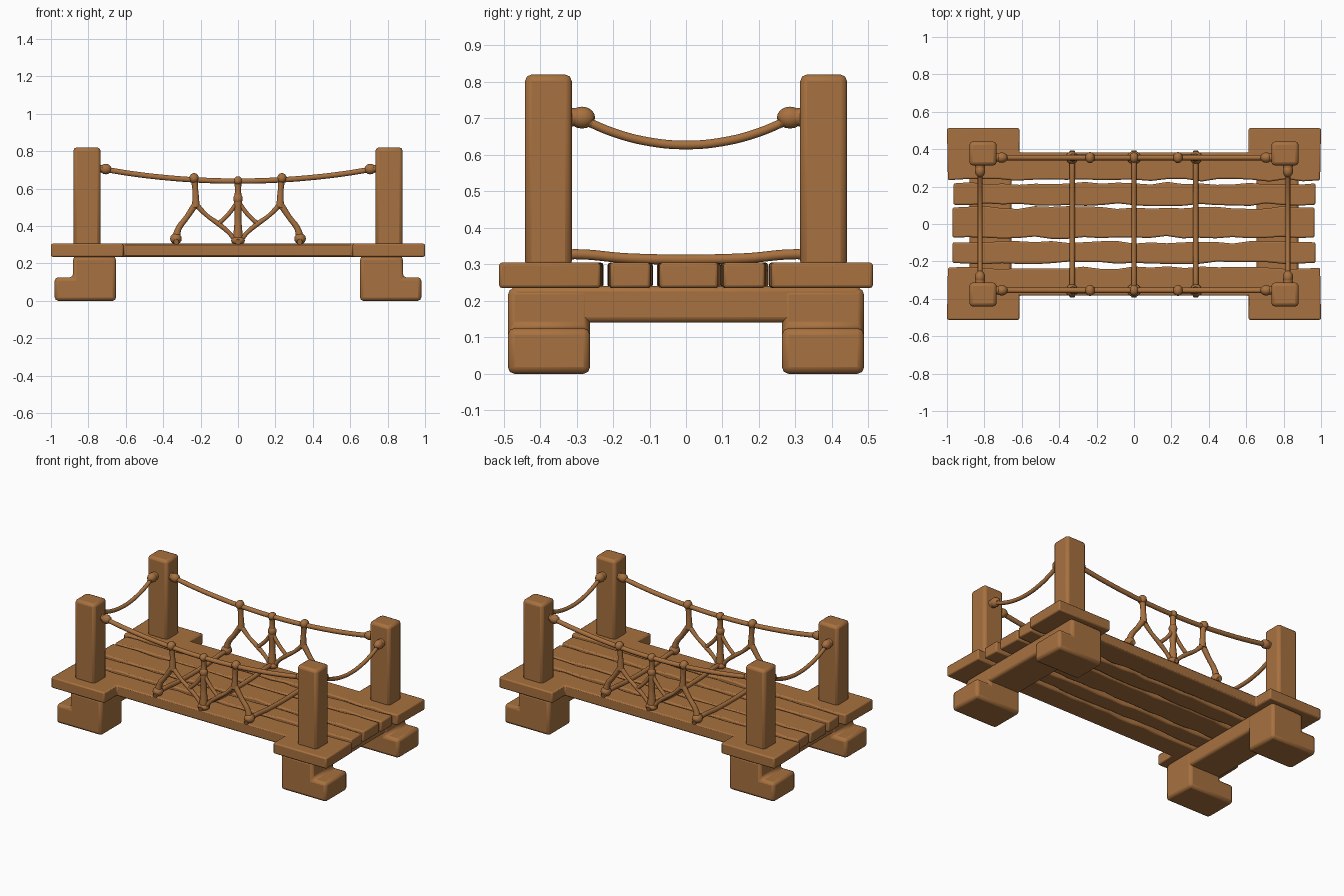
import bpy, bmesh, random
from mathutils import Vector

random.seed(4)
if "Cube" in bpy.data.objects:
    bpy.data.objects.remove(bpy.data.objects["Cube"])

wood = bpy.data.materials.new("warm_brown_wood")
wood.use_nodes = True
wood.diffuse_color = (0.39, 0.165, 0.05, 1)
wood.node_tree.nodes["Principled BSDF"].inputs["Base Color"].default_value = (0.39, 0.165, 0.05, 1)


def finish(obj, angle=0.7):
    obj.data.materials.append(wood)
    bpy.ops.object.select_all(action="DESELECT")
    obj.select_set(True)
    bpy.context.view_layer.objects.active = obj
    bpy.ops.object.shade_smooth_by_angle(angle=angle)
    return obj


def prism(name, outline, offset, bevel=0.012):
    """Extrude a closed outline by an offset and round its edges."""
    bm = bmesh.new()
    face = bm.faces.new([bm.verts.new(p) for p in outline])
    top = bmesh.ops.extrude_face_region(bm, geom=[face])
    moved = [g for g in top["geom"] if isinstance(g, bmesh.types.BMVert)]
    bmesh.ops.translate(bm, vec=offset, verts=moved)
    bmesh.ops.recalc_face_normals(bm, faces=bm.faces)
    mesh = bpy.data.meshes.new(name)
    bm.to_mesh(mesh)
    bm.free()
    obj = bpy.data.objects.new(name, mesh)
    bpy.context.collection.objects.link(obj)
    mod = obj.modifiers.new("soft_edges", "BEVEL")
    mod.width, mod.segments, mod.limit_method = bevel, 2, "ANGLE"
    mod.angle_limit = 0.9
    return finish(obj)


def box(name, x0, x1, y0, y1, z0, z1, bevel=0.012):
    pts = [(x0, y0, z0), (x1, y0, z0), (x1, y1, z0), (x0, y1, z0)]
    return prism(name, pts, (0, 0, z1 - z0), bevel)


def rope(name, points, radius, radii=None):
    """Round smooth tube through points, with an optional thickness per point."""
    curve = bpy.data.curves.new(name, "CURVE")
    curve.dimensions = "3D"
    curve.bevel_depth, curve.bevel_resolution = radius, 3
    curve.use_fill_caps = True
    curve.resolution_u = 6
    spline = curve.splines.new("BEZIER")
    spline.bezier_points.add(len(points) - 1)
    for i, (bp, p) in enumerate(zip(spline.bezier_points, points)):
        bp.co = p
        bp.radius = radii[i] if radii else 1
        bp.handle_left_type = bp.handle_right_type = "AUTO"
    obj = bpy.data.objects.new(name, curve)
    bpy.context.collection.objects.link(obj)
    bpy.ops.object.select_all(action="DESELECT")
    obj.select_set(True)
    bpy.context.view_layer.objects.active = obj
    bpy.ops.object.convert(target="MESH")
    return finish(bpy.context.object, 1.2)


def knot(name, centre, size):
    bpy.ops.mesh.primitive_uv_sphere_add(segments=14, ring_count=8, radius=1, location=centre)
    obj = bpy.context.object
    obj.name, obj.scale = name, size
    return finish(obj, 1.2)


def worn_edge(x0, x1, y, steps=22):
    """Points along a plank edge with small chips."""
    pts = []
    for i in range(steps + 1):
        wobble = random.uniform(-0.008, 0.008) if 0 < i < steps else 0
        pts.append((x0 + (x1 - x0) * i / steps, y + wobble, DECK_LOW))
    return pts


DECK_LOW, DECK_TOP = 0.235, 0.305
DECK = (0, 0, DECK_TOP - DECK_LOW)

# Inner planks
for i, (x0, x1, y0, y1) in enumerate([(-0.97, 0.97, -0.208, -0.098),
                                      (-0.97, 0.965, -0.072, 0.088),
                                      (-0.965, 0.97, 0.103, 0.217)]):
    prism(f"inner_plank_{i + 1}", worn_edge(x0, x1, y0) + worn_edge(x1, x0, y1), DECK, 0.008)

for s, side in ((-1, "front"), (1, "back")):
    # Outer plank with wide corner pads
    outline = worn_edge(-0.995, 0.995, s * 0.234)
    for x, y in ((1, 0.512), (0.613, 0.512), (0.613, 0.383),
                 (-0.613, 0.383), (-0.613, 0.512), (-1, 0.512)):
        outline.append((x, s * y, DECK_LOW))
    prism(f"{side}_outer_plank", outline, DECK, 0.008)

    # Long hand rope
    y = s * 0.355
    rope(f"{side}_hand_rope", [(x * 0.745, y, 0.64 + 0.068 * x * x)
                               for x in (-1, -0.75, -0.5, -0.25, 0, 0.25, 0.5, 0.75, 1)], 0.015)

    # Centre rope of the lattice
    rope(f"{side}_centre_rope", [(0, y, z) for z in (0.655, 0.59, 0.53, 0.43, 0.31)],
         0.018, [1.1, 0.9, 1.2, 1, 1.6])
    knot(f"{side}_centre_top_knot", (0, y, 0.642), (0.024, 0.028, 0.024))
    knot(f"{side}_centre_tie", (0, y, 0.545), (0.026, 0.026, 0.03))
    knot(f"{side}_centre_foot_knot", (0, y, 0.322), (0.038, 0.035, 0.024))

    for m, hand in ((-1, "right"), (1, "left")):
        tag = f"{side}_{hand}"
        # Post
        x0, x1 = sorted((m * 0.735, m * 0.88))
        y0, y1 = sorted((s * 0.313, s * 0.441))
        box(f"{tag}_post", x0, x1, y0, y1, 0.29, 0.82, 0.018)
        # Stepped foot
        y0 = s * 0.263
        steps = [(0.652, 0.005), (0.98, 0.005), (0.98, 0.13), (0.882, 0.13),
                 (0.882, 0.24), (0.652, 0.24)]
        prism(f"{tag}_foot", [(m * x, y0, z - 0.005) for x, z in steps], (0, s * 0.225, 0), 0.018)
        # Knots holding ropes on the post
        knot(f"{tag}_hand_rope_knot", (m * 0.707, y, 0.704), (0.032, 0.028, 0.028))
        rope(f"{tag}_hand_rope_collar", [(m * 0.75, y, 0.708), (m * 0.72, y, 0.705),
                                         (m * 0.68, y, 0.697)], 0.018, [1.2, 1.2, 0.8])
        knot(f"{tag}_end_rope_knot", (m * 0.823, s * 0.285, 0.702), (0.028, 0.036, 0.03))
        rope(f"{tag}_end_rope_collar", [(m * 0.823, s * 0.325, 0.703), (m * 0.823, s * 0.295, 0.702),
                                        (m * 0.823, s * 0.255, 0.688)], 0.025, [1.1, 1, 0.6])
        # Lattice ropes
        rope(f"{tag}_upright", [(m * 0.235, y, 0.665), (m * 0.228, y, 0.59), (m * 0.225, y, 0.5)],
             0.018, [1.1, 0.9, 1.2])
        rope(f"{tag}_outer_leg", [(m * 0.225, y, 0.52), (m * 0.275, y, 0.445),
                                  (m * 0.318, y, 0.385), (m * 0.335, y, 0.315)],
             0.017, [1.1, 0.9, 1, 1.5])
        rope(f"{tag}_inner_leg", [(m * 0.225, y, 0.515), (m * 0.165, y, 0.455),
                                  (m * 0.1, y, 0.408), (m * 0.045, y, 0.36), (m * 0.01, y, 0.315)],
             0.013, [1.2, 0.9, 1.1, 0.9, 1.1])
        rope(f"{tag}_inner_brace", [(0, y, 0.535), (m * 0.045, y, 0.47), (m * 0.1, y, 0.415)], 0.012)
        knot(f"{tag}_upright_knot", (m * 0.235, y, 0.655), (0.026, 0.03, 0.028))
        knot(f"{tag}_leg_knot", (m * 0.332, y, 0.332), (0.032, 0.034, 0.03))

for m, hand in ((-1, "right"), (1, "left")):
    # Cross beam under the deck and sagging end rope
    x0, x1 = sorted((m * 0.655, m * 0.88))
    box(f"{hand}_cross_beam", x0, x1, -0.48, 0.48, 0.14, 0.24, 0.015)
    rope(f"{hand}_end_rope", [(m * 0.823, t * 0.3, 0.627 + 0.078 * t * t)
                              for t in (-1, -0.66, -0.33, 0, 0.33, 0.66, 1)], 0.0125)

# Ropes tied across the deck
for i, x in enumerate((-0.33, 0, 0.33)):
    rope(f"deck_rope_{i + 1}", [(x, -0.39, 0.314), (x, -0.34, 0.326), (x, -0.15, 0.316),
                                (x, 0, 0.313), (x, 0.15, 0.316), (x, 0.34, 0.326), (x, 0.39, 0.314)],
         0.0145)
